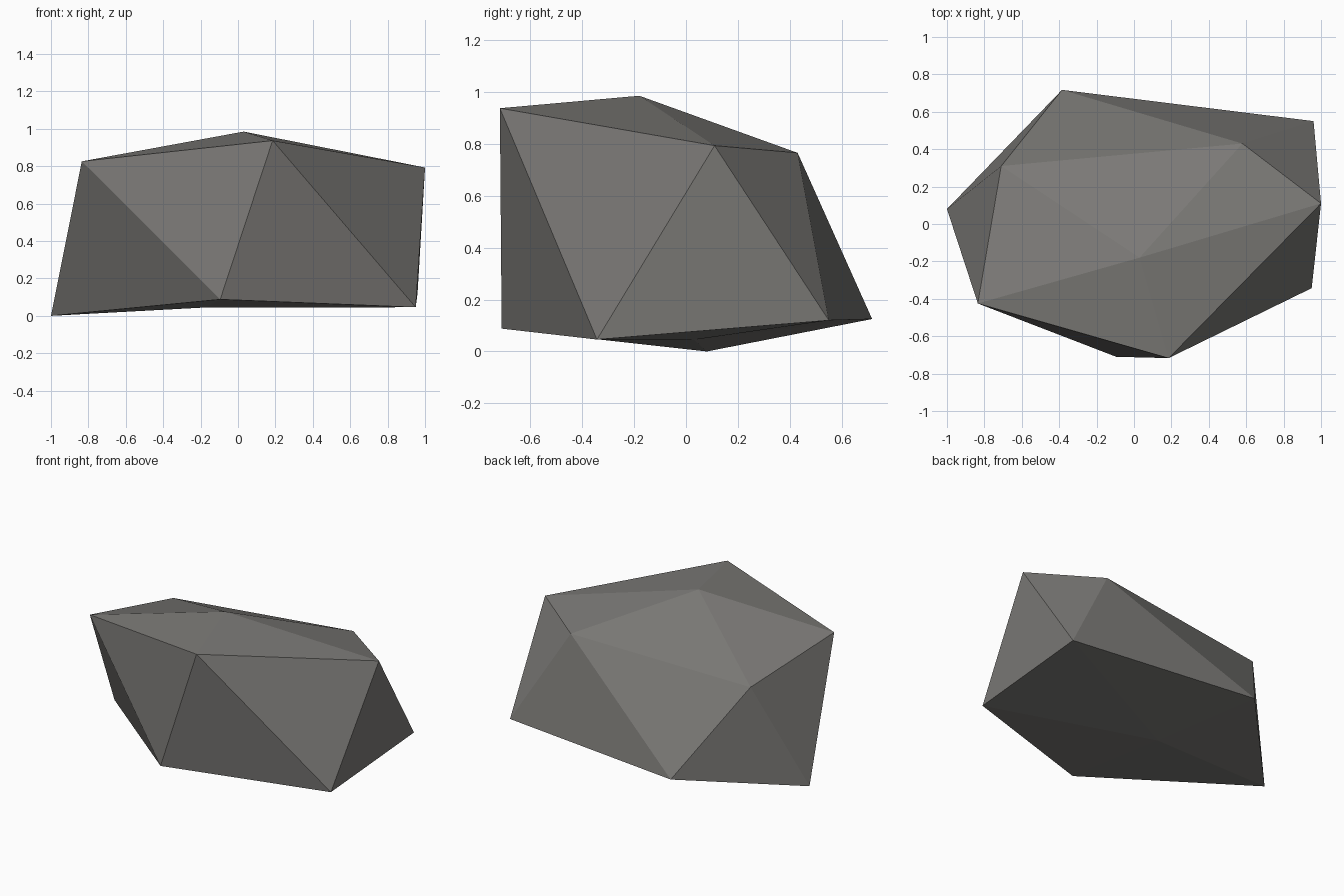
import bpy

if "Cube" in bpy.data.objects:
    bpy.data.objects.remove(bpy.data.objects["Cube"])

# Faceted boulder: a distorted icosahedron made of two poles and two rings of five
apex = (0.03, -0.18, 0.985)
base = (-0.17, 0.03, 0.045)
upper = [(0.185, -0.717, 0.937), (1.0, 0.11, 0.793), (0.58, 0.43, 0.765),
         (-0.71, 0.31, 0.694), (-0.835, -0.425, 0.826)]
lower = [(-0.095, -0.71, 0.088), (0.95, -0.343, 0.046), (0.96, 0.55, 0.12),
         (-0.385, 0.717, 0.125), (-1.0, 0.08, 0.0)]

verts = upper + lower + [apex, base]
faces = []
for i in range(5):
    j = (i + 1) % 5
    faces.append((10, i, j))              # crown
    faces.append((i, 5 + j, j))           # sides pointing down
    faces.append((i, 5 + i, 5 + j))       # sides pointing up
    faces.append((11, 5 + j, 5 + i))      # underside

mesh = bpy.data.meshes.new("boulder")
mesh.from_pydata(verts, [], faces)
mesh.update()
boulder = bpy.data.objects.new("boulder", mesh)
bpy.context.collection.objects.link(boulder)

# Single warm grey stone colour
stone = bpy.data.materials.new("stone grey")
stone.diffuse_color = (0.195, 0.19, 0.18, 1.0)
stone.use_nodes = True
stone.node_tree.nodes["Principled BSDF"].inputs["Base Color"].default_value = stone.diffuse_color
mesh.materials.append(stone)
